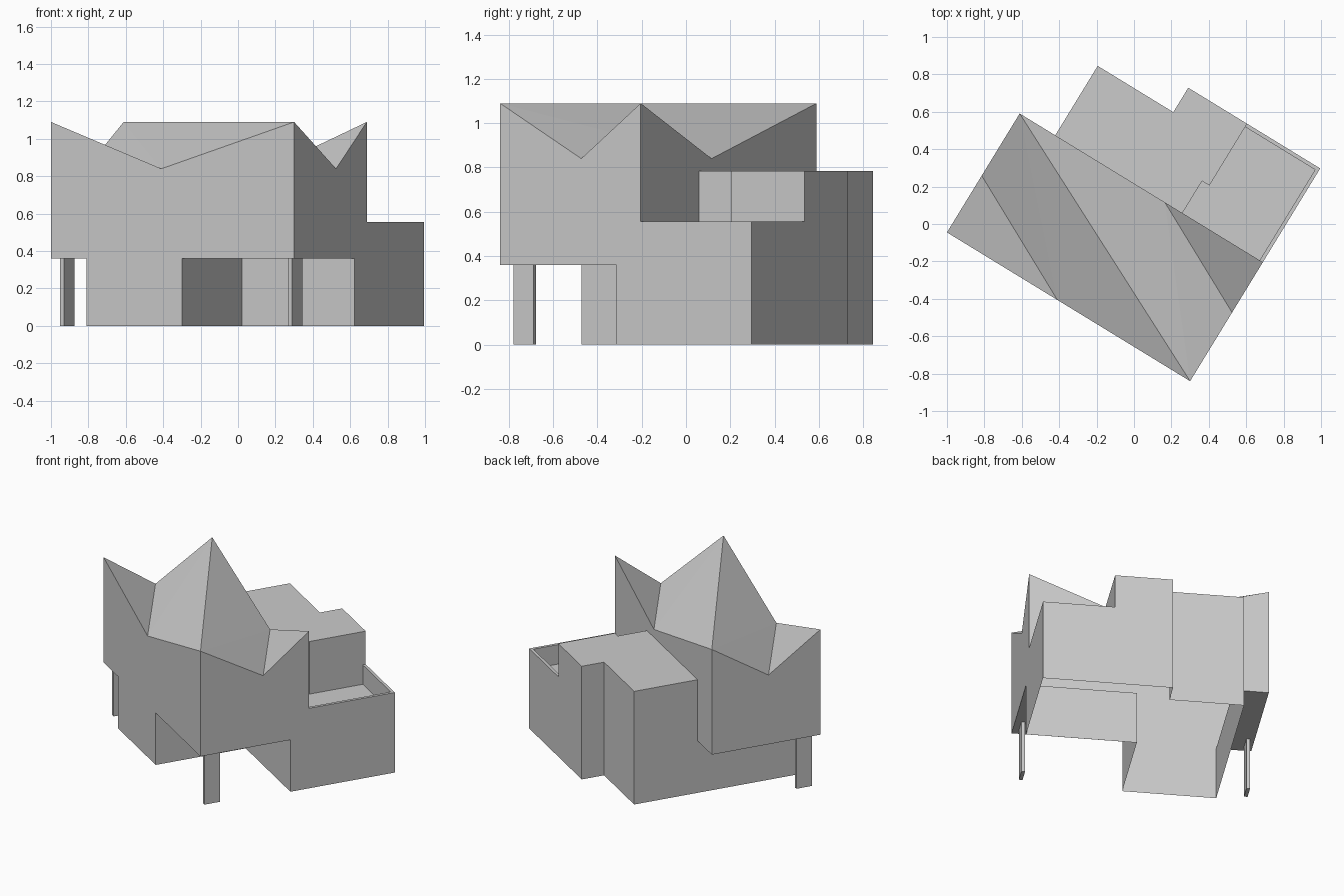
import bpy, bmesh, math
from mathutils import Matrix

if "Cube" in bpy.data.objects:
    bpy.data.objects.remove(bpy.data.objects["Cube"])

grey = bpy.data.materials.new("plain_grey")
grey.use_nodes = True
grey.diffuse_color = (0.6, 0.6, 0.6, 1)
grey.node_tree.nodes["Principled BSDF"].inputs["Base Color"].default_value = (0.6, 0.6, 0.6, 1)

# The plan is laid out square, then turned on the site
SITE = Matrix.Translation((-1, -0.045, 0)) @ Matrix.Rotation(math.radians(-31.45), 4, "Z")

GROUND, SOFFIT, DECK, PARAPET, WING, VALLEY, PEAK = 0, 0.36, 0.42, 0.555, 0.785, 0.84, 1.09
LENGTH, DEPTH, BACK, RIM = 1.524, 0.745, 1.333, 0.02
LEFT, NOTCH, NOTCH_V, STEP, STEP_V = 0.223, 0.82, 0.617, 0.697, 1.18
WING_U, WING_STEP_U, WING_STEP_V = 1.02, 1.066, 0.946


def build(name, faces):
    """Make an object from polygons given as lists of plan points with heights."""
    bm = bmesh.new()
    for face in faces:
        bm.faces.new([bm.verts.new(SITE @ Matrix.Translation(p).translation) for p in face])
    bmesh.ops.remove_doubles(bm, verts=bm.verts, dist=0.0005)
    mesh = bpy.data.meshes.new(name)
    bm.to_mesh(mesh)
    bm.free()
    mesh.materials.append(grey)
    obj = bpy.data.objects.new(name, mesh)
    bpy.context.scene.collection.objects.link(obj)
    return obj


def at(points, z):
    return [(u, v, z) for u, v in points]


def strip(points, z0, z1):
    """Upright walls along a path, facing to its right."""
    return [[(*a, z0), (*b, z0), (*b, z1), (*a, z1)] for a, b in zip(points, points[1:])]


# Plan corners
a, b, c, d = (0, 0), (LENGTH, 0), (LENGTH, DEPTH), (0, DEPTH)
t, s, r, q = (LEFT, 0), (NOTCH, 0), (NOTCH, NOTCH_V), (LENGTH, NOTCH_V)
n, i, h = (LENGTH, BACK), (WING_STEP_U, BACK), (STEP, BACK)
g, f, e = (STEP, STEP_V), (LEFT, STEP_V), (LEFT, DEPTH)
l, k, j = (WING_U, DEPTH), (WING_U, WING_STEP_V), (WING_STEP_U, WING_STEP_V)
c_in, n_in, i_in = (LENGTH - RIM, DEPTH), (LENGTH - RIM, BACK - RIM), (WING_STEP_U, BACK - RIM)

# Ground floor walls, open below
build("ground_floor_walls", strip([e, t, s, r, q, c], GROUND, SOFFIT))

# Rear wing with flat roof
build("rear_wing", strip([i, h, g, f, e], GROUND, WING)
      + strip([l, k, j, i], DECK, WING)
      + [at([l, k, j, i, h, g, f, e], WING)])

# Terrace with thin parapet
build("terrace", strip([c, n, i], GROUND, PARAPET)
      + strip([i_in, n_in, c_in], DECK, PARAPET)
      + [at([l, c_in, n_in, i_in, j, k], DECK),
         at([c_in, c, n, n_in], PARAPET),
         at([n_in, n, i, i_in], PARAPET)])

# Folded roof: a level diagonal ridge between two valleys
A, B, C, D = (at([p], PEAK)[0] for p in (a, b, c, d))
front_low, side_low = (0.692, 0, VALLEY), (LENGTH, 0.43, VALLEY)
back_low, left_low = (0.91, DEPTH, VALLEY), (0, 0.356, VALLEY)
build("folded_roof", [[A, front_low, left_low], [D, left_low, front_low], [D, front_low, B],
                      [D, B, back_low], [B, side_low, back_low], [C, back_low, side_low]])

# Upper floor walls, cut to the roof line
build("upper_floor_walls", [
    [(*a, SOFFIT), (*b, SOFFIT), B, front_low, A],
    [(*b, SOFFIT), (*c, SOFFIT), C, side_low, B],
    [(*d, SOFFIT), (*a, SOFFIT), A, left_low, D],
    [(*c, DECK), (*l, DECK), (*l, WING), (*e, WING), (*e, SOFFIT), (*d, SOFFIT), D, back_low, C],
])

# Undersides of the overhangs
build("overhang_soffits", [at([a, d, e, t], SOFFIT), at([s, r, q, b], SOFFIT)])

# Thin posts under the overhanging corners
for name, u in (("left_post", 0.03), ("right_post", LENGTH - 0.063)):
    u1, v0, v1 = u + 0.023, 0.046, 0.152
    ring = [(u, v0), (u1, v0), (u1, v1), (u, v1)]
    build(name, strip(ring + ring[:1], GROUND, SOFFIT) + [at(ring[::-1], GROUND)])
